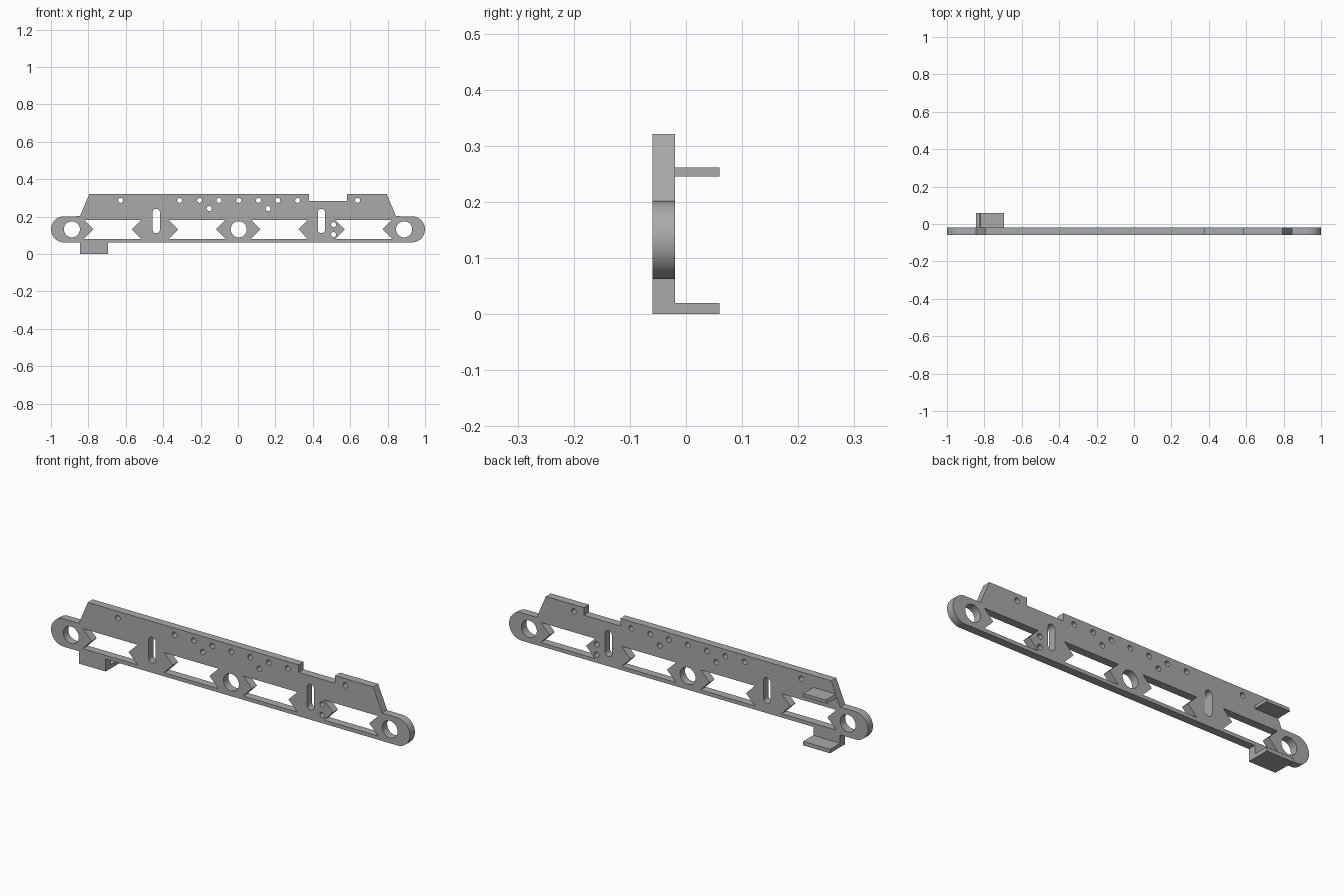
import bpy, bmesh
from math import sin, cos, pi, radians

cube = bpy.data.objects.get("Cube")
if cube:
    bpy.data.objects.remove(cube, do_unlink=True)

grey = bpy.data.materials.new("plain grey")
grey.use_nodes = True
grey.diffuse_color = (0.4, 0.4, 0.4, 1)
grey.node_tree.nodes["Principled BSDF"].inputs["Base Color"].default_value = (0.4, 0.4, 0.4, 1)

MID, LOW, HIGH, TOP = 0.132, 0.0625, 0.202, 0.321


def arc(x, z, r, start, end, steps):
    """Points on an arc, both ends included."""
    angles = [radians(start + (end - start) * i / steps) for i in range(steps + 1)]
    return [(x + r * cos(a), z + r * sin(a)) for a in angles]


def hole(x, z, r, steps=24):
    return arc(x, z, r, 0, 360, steps)[:-1]


def slot(x, low, high, r):
    return arc(x, high, r, 0, 180, 12) + arc(x, low, r, 180, 360, 12)


def window(left, right, lean=0.05, low=0.081, high=0.182):
    """Opening whose two ends point inward; left and right are the tips."""
    return [(left - lean, low), (right + lean, low), (right, MID),
            (right + lean, high), (left - lean, high), (left, MID)]


def profile_solid(name, loops, y_front, y_back):
    """Extrude closed x-z loops along y; inner loops become openings."""
    curve = bpy.data.curves.new(name, "CURVE")
    curve.dimensions = "2D"
    curve.fill_mode = "BOTH"
    curve.extrude = (y_back - y_front) / 2
    for points in loops:
        spline = curve.splines.new("POLY")
        spline.points.add(len(points) - 1)
        for p, (x, z) in zip(spline.points, points):
            p.co = (x, z, 0, 1)
        spline.use_cyclic_u = True
    obj = bpy.data.objects.new(name, curve)
    bpy.context.collection.objects.link(obj)
    obj.rotation_euler.x = pi / 2
    obj.location.y = (y_front + y_back) / 2
    bpy.ops.object.select_all(action="DESELECT")
    obj.select_set(True)
    bpy.context.view_layer.objects.active = obj
    bpy.ops.object.convert(target="MESH")
    obj = bpy.context.view_layer.objects.active
    bm = bmesh.new()
    bm.from_mesh(obj.data)
    bmesh.ops.remove_doubles(bm, verts=bm.verts, dist=0.0001)
    bmesh.ops.recalc_face_normals(bm, faces=bm.faces)
    bm.to_mesh(obj.data)
    bm.free()
    obj.data.materials.clear()
    obj.data.materials.append(grey)
    bpy.ops.object.shade_smooth_by_angle(angle=radians(30))
    return obj


# Plate outline: rounded ends, sloped shoulders, top notch and bottom tab
radius = (HIGH - LOW) / 2
outline = arc(0.93, MID, radius, -90, 90, 24)
outline += [(0.845, HIGH), (0.795, TOP), (0.583, TOP), (0.583, 0.283),
            (0.38, 0.283), (0.38, TOP), (-0.795, TOP), (-0.845, HIGH)]
outline += arc(-0.93, MID, radius, 90, 270, 24)
outline += [(-0.845, LOW), (-0.845, 0), (-0.695, 0), (-0.695, LOW)]

# Openings: chevron windows, slots, pivot holes and small screw holes
loops = [outline]
loops += [window(*tips) for tips in
          ((-0.773, -0.568), (-0.32, -0.117), (0.12, 0.323), (0.571, 0.773))]
loops += [slot(x, 0.131, 0.222, 0.0195) for x in (-0.437, 0.446)]
loops += [hole(x, MID, 0.043, 32) for x in (-0.888, 0.004, 0.888)]
small = [(x, 0.287) for x in
         (-0.628, -0.312, -0.205, -0.102, 0.004, 0.11, 0.213, 0.319, 0.639)]
small += [(-0.154, 0.243), (0.161, 0.243), (0.511, 0.157), (0.511, 0.104)]
loops += [hole(x, z, 0.0135, 16) for x, z in small]
profile_solid("side_plate", loops, -0.06, -0.02)

# Shelves standing out behind the plate
profile_solid("lower_shelf", [[(-0.845, 0), (-0.695, 0), (-0.695, 0.02), (-0.845, 0.02)]],
              -0.02, 0.06)
profile_solid("upper_shelf", [[(-0.826, 0.245), (-0.695, 0.245), (-0.695, 0.261), (-0.82, 0.261)]],
              -0.02, 0.06)
